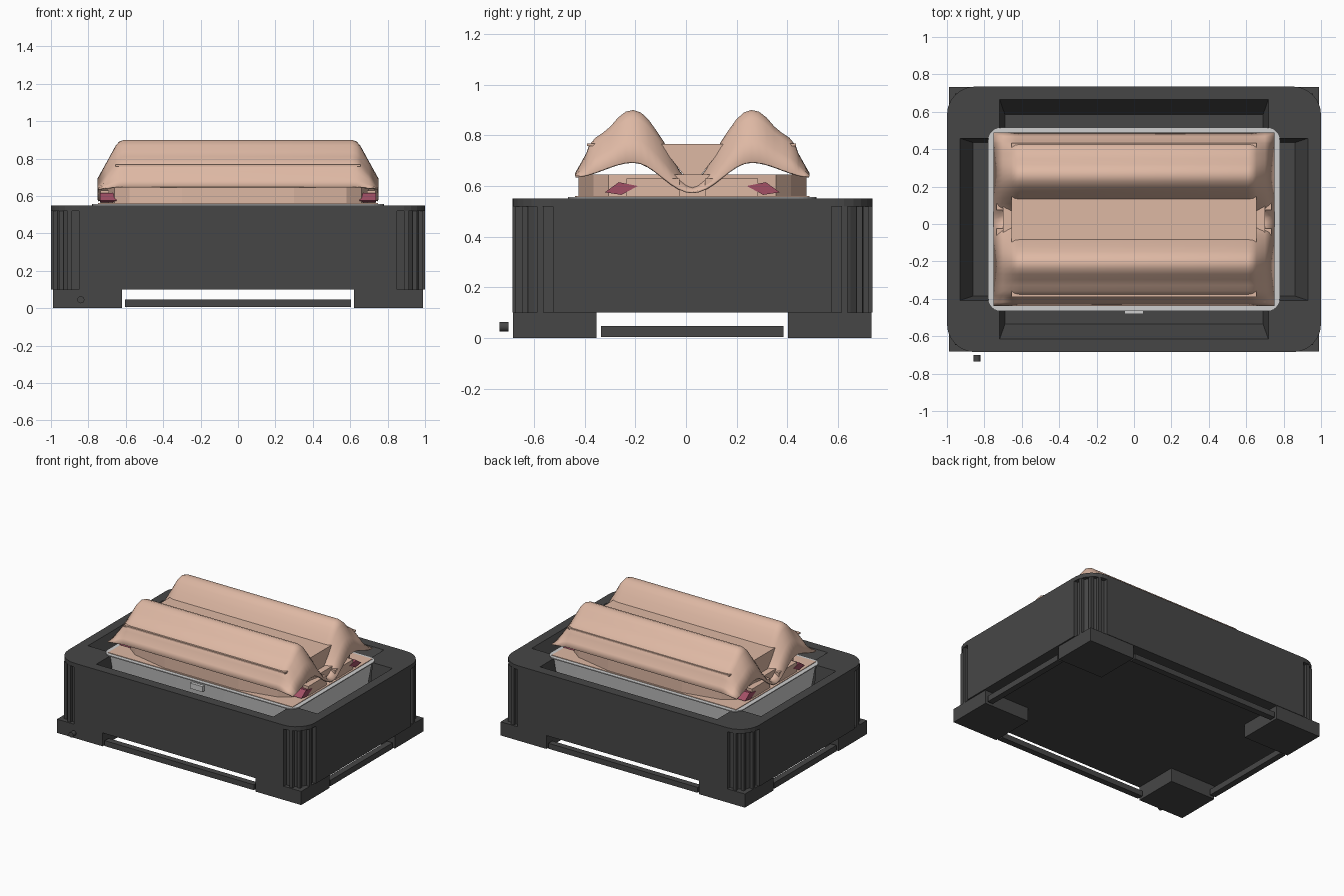
import bpy, bmesh, math
from mathutils import Matrix

if "Cube" in bpy.data.objects:
    bpy.data.objects.remove(bpy.data.objects["Cube"], do_unlink=True)

CY = 0.025  # shared centre of the crate and tray in y


def material(name, r, g, b):
    m = bpy.data.materials.new(name)
    m.use_nodes = True
    m.diffuse_color = (r, g, b, 1)
    m.node_tree.nodes["Principled BSDF"].inputs["Base Color"].default_value = (r, g, b, 1)
    return m


DARK = material("dark grey plastic", 0.062, 0.062, 0.062)
GREY = material("light grey tray", 0.62, 0.62, 0.62)
PEACH = material("peach", 0.73, 0.48, 0.37)
RED = material("dull red", 0.36, 0.08, 0.13)


def finish(name, bm, mat, smooth=False):
    bmesh.ops.recalc_face_normals(bm, faces=bm.faces)
    me = bpy.data.meshes.new(name)
    bm.to_mesh(me)
    bm.free()
    me.materials.append(mat)
    ob = bpy.data.objects.new(name, me)
    bpy.context.collection.objects.link(ob)
    if smooth:
        activate(ob)
        bpy.ops.object.shade_smooth_by_angle(angle=math.radians(35))
    return ob


def activate(ob):
    bpy.ops.object.select_all(action="DESELECT")
    ob.select_set(True)
    bpy.context.view_layer.objects.active = ob


def four(quarter):
    """Mirror a first-quadrant outline into a closed loop."""
    flip = quarter[::-1]
    pts = (quarter + [(-x, y) for x, y in flip]
           + [(-x, -y) for x, y in quarter] + [(x, -y) for x, y in flip])
    return [(x, y + CY) for x, y in pts]


def arc(hx, hy, r, n=6):
    return [(hx - r + r * math.cos(a), hy - r + r * math.sin(a))
            for a in (math.pi / 2 * i / n for i in range(n + 1))]


def loft(name, low, z0, high, z1, mat, smooth=False):
    bm = bmesh.new()
    a = [bm.verts.new((x, y, z0)) for x, y in low]
    b = [bm.verts.new((x, y, z1)) for x, y in high]
    n = len(a)
    bm.faces.new(a[::-1])
    bm.faces.new(b)
    for i in range(n):
        bm.faces.new((a[i], a[(i + 1) % n], b[(i + 1) % n], b[i]))
    return finish(name, bm, mat, smooth)


def box(name, x0, x1, y0, y1, z0, z1, mat):
    pts = [(x0, y0), (x1, y0), (x1, y1), (x0, y1)]
    return loft(name, pts, z0, pts, z1, mat)


def cut(ob, cutter):
    cutter.hide_render = True
    activate(ob)
    mod = ob.modifiers.new("cut", "BOOLEAN")
    mod.operation = "DIFFERENCE"
    mod.solver = "EXACT"
    mod.object = cutter
    bpy.ops.object.modifier_apply(modifier=mod.name)


# Crate walls with recessed corners, and the rounded rim
wall = [(1.0, 0.55), (0.97, 0.55)] + arc(0.97, 0.68, 0.11)[1:-1] + [(0.85, 0.68), (0.85, 0.71)]
crate = loft("crate_body", four(wall), 0.10, four(wall), 0.52, DARK)
rim = loft("crate_rim", four(arc(1.0, 0.71, 0.15)), 0.52, four(arc(1.0, 0.71, 0.15)), 0.55, DARK)

# Hollow for the tray and the flared hand gaps on four sides
cutters = [
    loft("tray_hollow", four(arc(0.77, 0.48, 0.06)), 0.30, four(arc(0.77, 0.48, 0.06)), 0.60, DARK),
    loft("long_gap", four([(0.69, 0.56)]), 0.40, four([(0.72, 0.645)]), 0.56, DARK),
    loft("side_gap", four([(0.86, 0.41)]), 0.40, four([(0.935, 0.435)]), 0.56, DARK),
]
for c in cutters:
    cut(crate, c)
    cut(rim, c)
for c in cutters:
    bpy.data.objects.remove(c, do_unlink=True)

# Corner feet and ribs
for sx in (-1, 1):
    for sy in (-1, 1):
        side = ("left" if sx > 0 else "right") + ("_back" if sy > 0 else "_front")
        xs = sorted((sx * 0.62, sx * 0.99))
        ys = sorted((CY + sy * 0.378, CY + sy * 0.707))
        box("foot_" + side, *xs, *ys, 0, 0.10, DARK)
        for i, (x, y) in enumerate([(0.90, 0.685), (0.945, 0.66), (0.978, 0.60)]):
            box(f"rib_{side}_{i}", sx * x - 0.012, sx * x + 0.012,
                CY + sy * y - 0.012, CY + sy * y + 0.012, 0.10, 0.52, DARK)

# Thin rails between the feet
for s, long_name, short_name in ((-1, "front", "right"), (1, "back", "left")):
    ys = sorted((CY + s * 0.66, CY + s * 0.705))
    box("rail_" + long_name, -0.605, 0.605, *ys, 0.005, 0.045, DARK)
    xs = sorted((s * 0.94, s * 0.985))
    box("rail_" + short_name, *xs, CY - 0.36, CY + 0.36, 0.005, 0.048, DARK)

# Small peg in front of the right foot
bm = bmesh.new()
bmesh.ops.create_cone(bm, cap_ends=True, segments=16, radius1=0.019, radius2=0.019, depth=0.035,
                      matrix=Matrix.Translation((-0.84, -0.7175, 0.045))
                      @ Matrix.Rotation(math.pi / 2, 4, "X"))
finish("peg", bm, DARK, True)

# Tray with rim and front tab
loft("tray", four(arc(0.735, 0.45, 0.06)), 0.31, four(arc(0.77, 0.48, 0.07)), 0.55, GREY, True)
loft("tray_rim", four(arc(0.78, 0.49, 0.07)), 0.55, four(arc(0.78, 0.49, 0.07)), 0.557, GREY)
box("tray_tab", -0.05, 0.05, -0.482, -0.46, 0.50, 0.54, GREY)

# Base sheet and bowed block under the draped shell
sheet = four([(0.748, 0.462)])
loft("base_sheet", sheet, 0.555, sheet, 0.561, PEACH)
block = four([(0.70, 0.0), (0.70, 0.12), (0.66, 0.33), (0.58, 0.39), (0.30, 0.45)])
loft("inner_block", block, 0.56, block, 0.645, PEACH)

# Draped shell: two ridges that fall away toward both ends
RIDGE = [(0, 0.90), (0.03, 0.89), (0.06, 0.862), (0.09, 0.82), (0.12, 0.775),
         (0.15, 0.72), (0.18, 0.665), (0.21, 0.625), (0.233, 0.61)]
SLOPE = [(0.03, 0.893), (0.06, 0.87), (0.09, 0.835), (0.12, 0.81), (0.15, 0.79),
         (0.175, 0.76), (0.185, 0.73), (0.21, 0.685), (0.23, 0.65)]


def end_height(d):
    """Height of the wavy end hem, d measured outward from a ridge."""
    if d < 0:
        return 0.637 + 0.058 * math.cos(math.pi * d / 0.233)
    return 0.668 + 0.027 * math.cos(math.pi * min(d / 0.23, 1))


half = [(-d, z) for d, z in RIDGE[::-1]] + SLOPE
rows = [(CY - 0.233 - d, z, end_height(d)) for d, z in half[::-1]]
rows += [(CY + 0.233 + d, z, end_height(d)) for d, z in half[1:]]
stations = [(0.75, 1.0), (0.70, 0.56), (0.655, 0.16), (0.635, 0.045), (0.61, 0.0)]
stations = [(-x, t) for x, t in stations] + stations[::-1]
bm = bmesh.new()
grid = [[bm.verts.new((x, y, z + (e - z) * t)) for y, z, e in rows] for x, t in stations]
for a, b in zip(grid, grid[1:]):
    for i in range(len(rows) - 1):
        bm.faces.new((a[i], b[i], b[i + 1], a[i + 1]))
shell = finish("draped_shell", bm, PEACH, True)
if sum(p.normal.z for p in shell.data.polygons) < 0:
    shell.data.flip_normals()
thick = shell.modifiers.new("thickness", "SOLIDIFY")
thick.thickness = 0.008
thick.offset = -1

# Flat-topped filler in the valley between the ridges
bm = bmesh.new()
ends = [[bm.verts.new((x, CY + y, z)) for y, z in ((-0.13, 0.766), (0.13, 0.766), (0, 0.60))]
        for x in (-0.655, 0.655)]
for e in ends:
    bm.faces.new(e)
for i in range(3):
    j = (i + 1) % 3
    bm.faces.new((ends[0][i], ends[0][j], ends[1][j], ends[1][i]))
finish("valley_filler", bm, PEACH)

for sy, name in ((-1, "front"), (1, "back")):
    # Ledge along the outer slope of each ridge
    ys = sorted((CY - 0.003 + sy * 0.35, CY - 0.003 + sy * 0.412))
    box("ledge_" + name, -0.655, 0.655, *ys, 0.757, 0.768, PEACH)
    # Wall below the hem at both ends, and the red slanted pieces in the corners
    for sx, side in ((-1, "right"), (1, "left")):
        xs = sorted((sx * 0.69, sx * 0.735))
        ys = sorted((CY + sy * 0.05, CY + sy * 0.26))
        box(f"end_wall_{name}_{side}", *xs, *ys, 0.56, 0.63, PEACH)
        bm = bmesh.new()
        pts = [(0.215, 0.60), (0.28, 0.565), (0.345, 0.575), (0.29, 0.615)]
        rings = [[bm.verts.new((sx * x, CY + sy * y, z)) for y, z in pts] for x in (0.65, 0.738)]
        for r in rings:
            bm.faces.new(r)
        for i in range(4):
            j = (i + 1) % 4
            bm.faces.new((rings[0][i], rings[0][j], rings[1][j], rings[1][i]))
        finish(f"red_piece_{name}_{side}", bm, RED)
